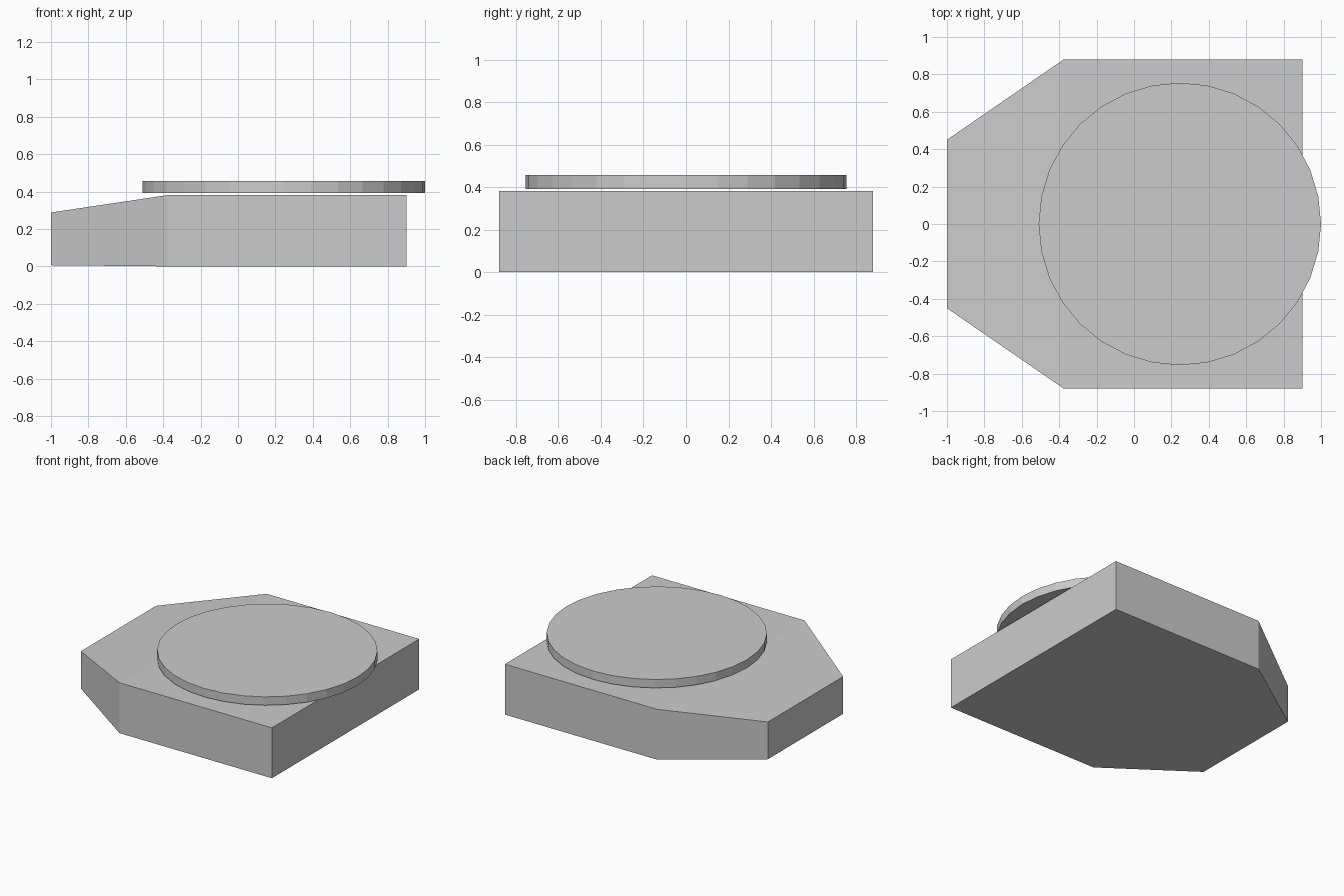
import bpy, bmesh
from mathutils import Matrix

if "Cube" in bpy.data.objects:
    bpy.data.objects.remove(bpy.data.objects["Cube"])


def finish(bm, name):
    bmesh.ops.recalc_face_normals(bm, faces=bm.faces[:])
    mesh = bpy.data.meshes.new(name)
    bm.to_mesh(mesh)
    bm.free()
    obj = bpy.data.objects.new(name, mesh)
    bpy.context.collection.objects.link(obj)
    return obj


# Base block: mirrored stations (x, half width, bottom z, top z), tapered nose
stations = [(-1.0, 0.45, 0.006, 0.288), (-0.376, 0.88, 0.0, 0.381), (0.9, 0.88, 0.0, 0.381)]
bm = bmesh.new()
rings = [[bm.verts.new(p) for p in ((x, -w, b), (x, w, b), (x, w, t), (x, -w, t))]
         for x, w, b, t in stations]
for a, b in zip(rings, rings[1:]):
    for i in range(4):
        j = (i + 1) % 4
        bm.faces.new((a[i], a[j], b[j], b[i]))
bm.faces.new(rings[0])
bm.faces.new(rings[-1])
finish(bm, "base_block")

# Round plate floating just above the block, overhanging the rear edge
bm = bmesh.new()
bmesh.ops.create_cone(bm, cap_ends=True, segments=32, radius1=0.755, radius2=0.755,
                      depth=0.064, matrix=Matrix.Translation((0.245, 0, 0.424)))
finish(bm, "round_plate")
